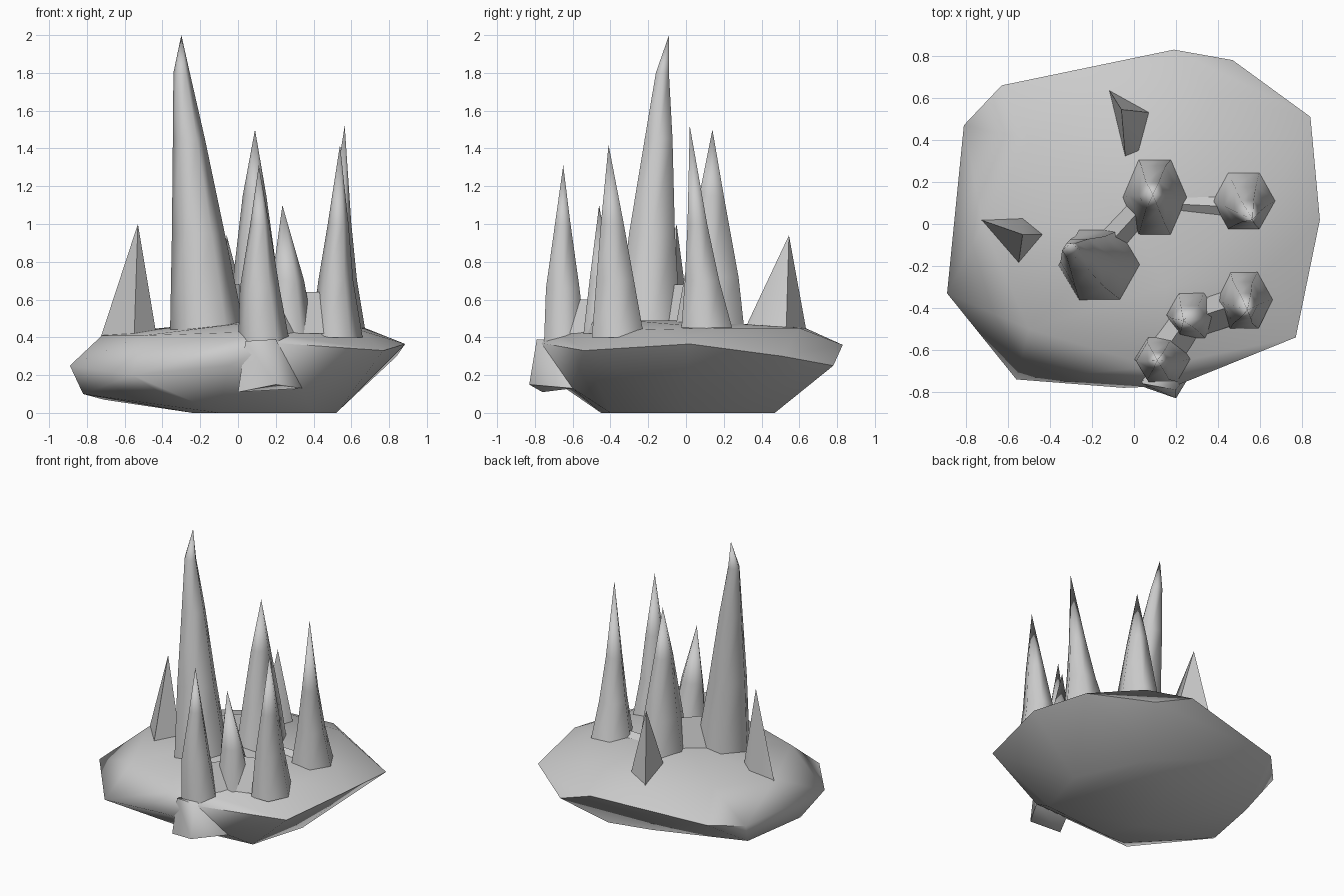
import bpy, bmesh, math


def finish(name, bm, angle):
    bmesh.ops.recalc_face_normals(bm, faces=bm.faces)
    me = bpy.data.meshes.new(name)
    bm.to_mesh(me)
    bm.free()
    ob = bpy.data.objects.new(name, me)
    bpy.context.collection.objects.link(ob)
    bpy.ops.object.select_all(action='DESELECT')
    ob.select_set(True)
    bpy.context.view_layer.objects.active = ob
    bpy.ops.object.shade_smooth_by_angle(angle=math.radians(angle))
    return ob


def boulder(name, pts, angle=35):
    """Faceted rock as the convex hull of its corners."""
    bm = bmesh.new()
    for p in pts:
        bm.verts.new(p)
    res = bmesh.ops.convex_hull(bm, input=bm.verts)
    junk = {g for g in res["geom_interior"] + res["geom_unused"]
            if isinstance(g, bmesh.types.BMVert)}
    bmesh.ops.delete(bm, geom=list(junk), context='VERTS')
    return finish(name, bm, angle)


def spike(name, apex, rings, sides=6):
    """Pointed crystal; each ring is (x min, x max, y min, y max, z)."""
    bm = bmesh.new()
    loops = []
    for x0, x1, y0, y1, z in rings:
        cx, cy, rx, ry = (x0 + x1) / 2, (y0 + y1) / 2, (x1 - x0) / 2, (y1 - y0) / 2
        loops.append([bm.verts.new((cx + rx * math.cos(a), cy + ry * math.sin(a), z))
                      for a in (math.tau * i / sides for i in range(sides))])
    bm.faces.new(loops[0])
    tip = bm.verts.new(apex)
    for i in range(sides):
        j = (i + 1) % sides
        for a, b in zip(loops, loops[1:]):
            bm.faces.new((a[i], a[j], b[j], b[i]))
        bm.faces.new((loops[-1][i], loops[-1][j], tip))
    return finish(name, bm, 70)


def saddle(name, a, b, spread):
    """Ridge of rock bridging two crystals from a to b, widening downwards."""
    dx, dy = b[0] - a[0], b[1] - a[1]
    k = spread / math.hypot(dx, dy)
    feet = [(p[0] - s * dy * k, p[1] + s * dx * k, 0.42) for p in (a, b) for s in (-1, 1)]
    boulder(name, [a, b] + feet, 70)


# Wide rock base
boulder("rock_base", [
    # underside
    (-0.24, -0.2, 0), (-0.1, -0.45, 0), (0.4, -0.4, 0), (0.52, 0, 0),
    (0.3, 0.47, 0), (0, 0.4, 0), (-0.82, -0.15, 0.1), (-0.71, 0.3, 0.07),
    (-0.4, -0.58, 0.1), (0.34, -0.6, 0.13),
    # rim
    (-0.89, -0.33, 0.25), (-0.81, 0.47, 0.27), (-0.63, 0.66, 0.3),
    (0.19, 0.83, 0.36), (0.47, 0.78, 0.25), (0.84, 0.51, 0.3),
    (0.885, 0.02, 0.365), (0.77, -0.54, 0.33), (0.2, -0.77, 0.37),
    (-0.05, -0.78, 0.25), (-0.56, -0.74, 0.2),
    # top
    (0.67, 0.15, 0.45), (0.64, -0.22, 0.44), (0.4, 0.6, 0.45), (-0.1, 0.63, 0.45),
    (-0.5, 0.4, 0.44), (-0.72, 0.0, 0.41), (-0.5, -0.5, 0.41), (0.1, -0.68, 0.43),
    (0, 0, 0.49), (0.15, -0.3, 0.49)], 85)

# Broken lump on the front edge
boulder("front_lump", [
    (0.04, -0.76, 0.38), (0.2, -0.79, 0.39), (0.2, -0.83, 0.15), (0, -0.76, 0.11),
    (0.34, -0.6, 0.13), (0.1, -0.5, 0.2), (0.2, -0.5, 0.38)], 70)

# Large crystals
spike("tallest_spike", (-0.30, -0.09, 2.0), [
    (-0.36, 0.04, -0.39, 0.0, 0.42), (-0.35, -0.07, -0.32, -0.04, 0.95),
    (-0.345, -0.175, -0.23, -0.06, 1.45), (-0.342, -0.255, -0.165, -0.085, 1.8)])
spike("centre_spike", (0.09, 0.14, 1.5), [
    (-0.06, 0.26, -0.09, 0.34, 0.42), (-0.025, 0.21, -0.03, 0.3, 0.72),
    (0.025, 0.15, 0.06, 0.21, 1.15)])
spike("front_spike", (0.11, -0.65, 1.31), [
    (0.0, 0.28, -0.77, -0.51, 0.34), (0.01, 0.22, -0.755, -0.55, 0.66),
    (0.065, 0.165, -0.7, -0.605, 1.0)])
spike("right_front_spike", (0.54, -0.41, 1.42), [
    (0.39, 0.66, -0.52, -0.2, 0.4), (0.425, 0.61, -0.49, -0.26, 0.7),
    (0.475, 0.585, -0.46, -0.32, 1.0)])
spike("right_back_spike", (0.565, 0.02, 1.52), [
    (0.36, 0.68, -0.05, 0.28, 0.4), (0.43, 0.63, -0.02, 0.19, 0.7),
    (0.48, 0.6, 0.0, 0.12, 1.0)])

# Small crystals
spike("small_front_spike", (0.235, -0.46, 1.1), [
    (0.15, 0.40, -0.56, -0.3, 0.42), (0.18, 0.35, -0.52, -0.38, 0.7)])
boulder("small_back_spike", [
    (-0.06, 0.545, 0.94), (-0.12, 0.64, 0.42), (0.08, 0.53, 0.42),
    (-0.04, 0.3, 0.42), (0.03, 0.33, 0.42)], 70)
boulder("small_left_spike", [
    (-0.53, -0.05, 1.0), (-0.73, 0.02, 0.39), (-0.55, -0.19, 0.39),
    (-0.43, -0.05, 0.4), (-0.53, 0.03, 0.4)], 70)

# Low ridges joining neighbouring crystals
saddle("front_right_ridge", (0.28, -0.45, 0.64), (0.5, -0.38, 0.64), 0.09)
saddle("front_left_ridge", (0.13, -0.63, 0.6), (0.26, -0.44, 0.6), 0.09)
saddle("centre_ridge", (-0.16, -0.14, 0.68), (0.06, 0.1, 0.68), 0.08)
saddle("back_right_ridge", (0.1, 0.1, 0.5), (0.5, 0.08, 0.5), 0.1)
